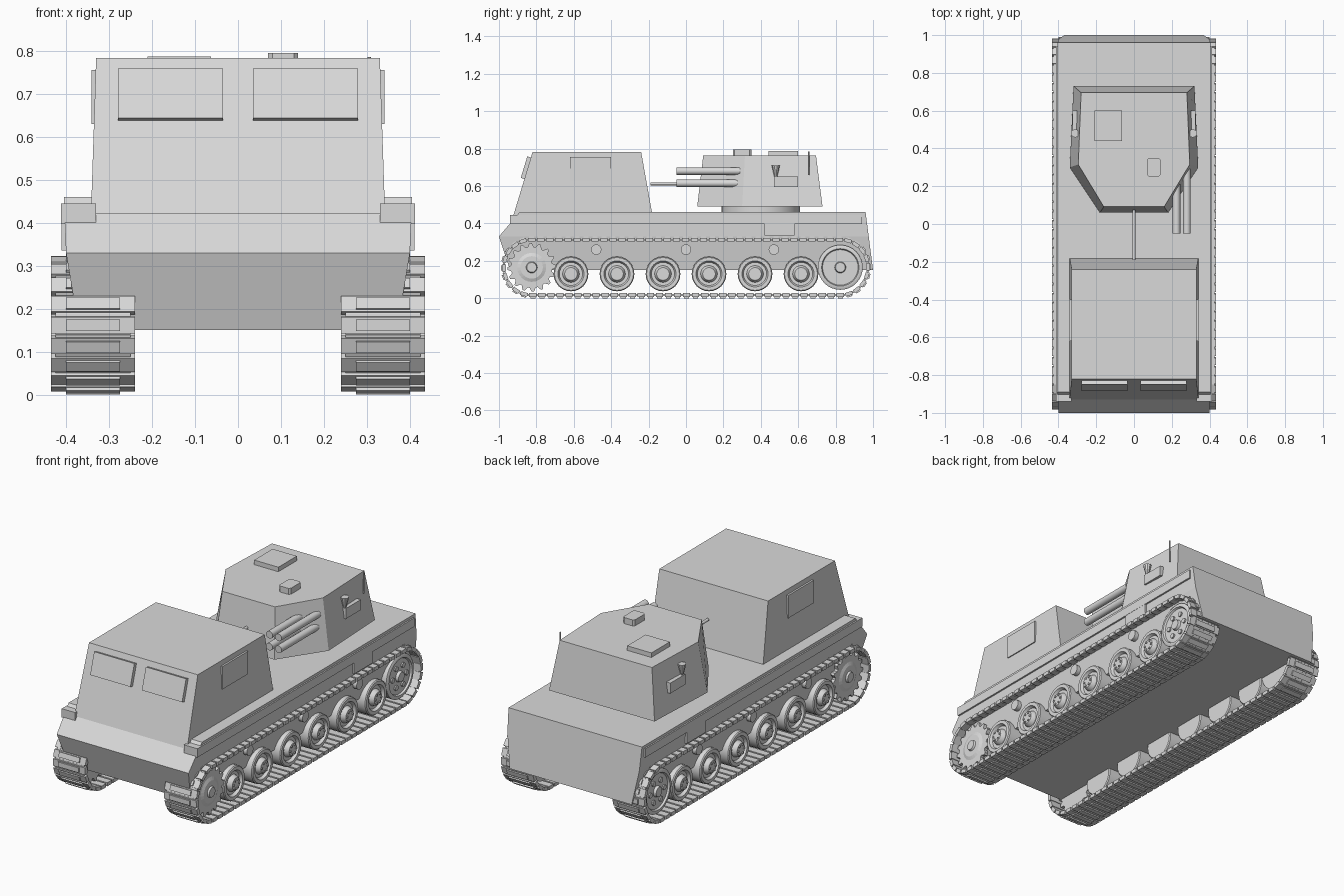
import bpy, bmesh
from math import pi, sin, cos
from mathutils import Vector, Matrix

if "Cube" in bpy.data.objects:
    bpy.data.objects.remove(bpy.data.objects["Cube"])

grey = bpy.data.materials.new("plain_grey")
grey.use_nodes = True
colour = (0.7, 0.7, 0.7, 1)
grey.diffuse_color = colour
grey.node_tree.nodes["Principled BSDF"].inputs["Base Color"].default_value = colour


def finish(name, bm, smooth=False):
    bmesh.ops.recalc_face_normals(bm, faces=bm.faces)
    mesh = bpy.data.meshes.new(name)
    bm.to_mesh(mesh)
    bm.free()
    mesh.materials.append(grey)
    ob = bpy.data.objects.new(name, mesh)
    bpy.context.collection.objects.link(ob)
    if smooth:
        bpy.ops.object.select_all(action='DESELECT')
        ob.select_set(True)
        bpy.context.view_layer.objects.active = ob
        bpy.ops.object.shade_smooth_by_angle(angle=0.6)
    return ob


def loft(bm, rings):
    """Skin a list of equal-length closed rings and cap both ends."""
    vs = [[bm.verts.new(p) for p in ring] for ring in rings]
    n = len(vs[0])
    for a, b in zip(vs, vs[1:]):
        for i in range(n):
            j = (i + 1) % n
            bm.faces.new((a[i], a[j], b[j], b[i]))
    bm.faces.new(vs[0])
    bm.faces.new(vs[-1])


def rect(w, y0, y1, z):
    return [(-w, y0, z), (w, y0, z), (w, y1, z), (-w, y1, z)]


def frustum(name, *levels):
    bm = bmesh.new()
    loft(bm, [rect(*lv) for lv in levels])
    return finish(name, bm)


def add_box(bm, lo, hi, matrix=None):
    lo, hi = Vector(lo), Vector(hi)
    m = Matrix.Translation((lo + hi) / 2) @ Matrix.Diagonal((*(hi - lo), 1))
    bmesh.ops.create_cube(bm, size=1, matrix=(matrix or Matrix()) @ m)


def box(name, lo, hi, matrix=None):
    bm = bmesh.new()
    add_box(bm, lo, hi, matrix)
    return finish(name, bm)


def lathe_x(bm, profile, y, z, n=24):
    """Spin (x, radius) pairs about an axis along x."""
    loft(bm, [[(x, y + r * cos(2 * pi * i / n), z + r * sin(2 * pi * i / n))
               for i in range(n)] for x, r in profile])


def rod(name, a, b, r, n=16, r2=None):
    bm = bmesh.new()
    a, b = Vector(a), Vector(b)
    rot = (b - a).to_track_quat('Z', 'Y').to_matrix().to_4x4()
    bmesh.ops.create_cone(bm, cap_ends=True, segments=n, radius1=r,
                          radius2=r if r2 is None else r2, depth=(b - a).length,
                          matrix=Matrix.Translation((a + b) / 2) @ rot)
    return finish(name, bm, True)


def mirrored(ob):
    """Place a flipped copy on the other side."""
    bm = bmesh.new()
    bm.from_mesh(ob.data)
    bmesh.ops.scale(bm, vec=(-1, 1, 1), verts=bm.verts)
    bmesh.ops.reverse_faces(bm, faces=bm.faces)
    mesh = ob.data.copy()
    bm.to_mesh(mesh)
    bm.free()
    twin = bpy.data.objects.new("right_" + ob.name.replace("left_", ""), mesh)
    bpy.context.collection.objects.link(twin)


# Hull and cabin
frustum("lower_hull", (.37, -.94, 1, .15), (.40, -1, .977, .33))
frustum("upper_hull", (.40, -1, .977, .33), (.405, -.89, .96, .46))
frustum("cabin", (.342, -.93, -.175, .42), (.33, -.82, -.24, .783))

# Windscreen panes lie against the sloped cabin front
slope = Matrix.Translation((0, -.872, .64)) @ Matrix.Rotation(-.295, 4, 'X')
for name, x in (("right_windscreen", -.157), ("left_windscreen", .157)):
    box(name, (x - .122, -.012, 0), (x + .122, .02, .12), slope)
mirrored(box("left_cabin_window", (.32, -.62, .63), (.341, -.40, .755)))

# Fenders and side lockers
mirrored(box("left_fender", (.33, -.94, .397), (.412, .94, .445)))
mirrored(box("left_locker", (.38, .42, .335), (.411, .58, .40)))


# Turret
def ring(points, z):
    half = [Vector((x, y, z)) for x, y in points]
    return half + [Vector((-p.x, p.y, z)) for p in reversed(half)]


bm = bmesh.new()
loft(bm, [ring([(.18, .06), (.34, .30), (.32, .73)], .49),
          ring([(.16, .092), (.295, .315), (.28, .695)], .762)])
finish("turret", bm)
rod("turret_ring", (0, .40, .45), (0, .40, .50), .21, 40)
box("large_hatch", (-.21, .44, .75), (-.063, .60, .787))
bm = bmesh.new()
add_box(bm, (.07, .25, .75), (.14, .35, .795))
bmesh.ops.bevel(bm, geom=[e for e in bm.edges if abs(e.verts[0].co.z - e.verts[1].co.z) > .01],
                offset=.01, segments=1, affect='EDGES')
finish("sight_box", bm)
rod("main_barrel", (0, .10, .612), (0, -.19, .612), .008, 12)
for x in (.225, .28):
    for z in (.615, .68):
        rod("launch_tube", (x, -.05, z), (x, .29, z), .02, 16)
rod("antenna", (.305, .655, .66), (.305, .655, .785), .004, 8)
mirrored(box("left_vision_block", (.28, .47, .595), (.325, .60, .652)))
mirrored(rod("left_side_lamp", (.312, .48, .65), (.312, .48, .71), .008, 10, .022))

# Road wheels: dished disc, hub and bolts
bm = bmesh.new()
wheel = [(.27, .088), (.275, .093), (.405, .093), (.41, .088), (.41, .07), (.395, .062),
         (.395, .045), (.415, .038), (.42, .034)]
for i in range(6):
    y, z = -.615 + .246 * i, .13
    lathe_x(bm, wheel, y, z)
    for k in range(6):
        a = pi * k / 3
        lathe_x(bm, [(.41, .006), (.425, .006)], y + .025 * cos(a), z + .025 * sin(a), 6)
mirrored(finish("left_road_wheels", bm, True))

# Rear idler
bm = bmesh.new()
lathe_x(bm, [(.28, .12), (.405, .12), (.41, .112), (.41, .10), (.40, .095), (.40, .03), (.415, .026)],
        .825, .165, 32)
for k in range(6):
    a = pi * k / 3
    lathe_x(bm, [(.39, .014), (.408, .014)], .825 + .06 * cos(a), .165 + .06 * sin(a), 10)
mirrored(finish("left_idler", bm, True))

# Front drive sprocket
teeth, gear = 16, []
for i in range(teeth * 4):
    r = .13 if i % 4 < 2 else .11
    a = 2 * pi * i / (teeth * 4)
    gear.append((-.825 + r * cos(a), .165 + r * sin(a)))
bm = bmesh.new()
for x0, x1 in ((.29, .31), (.385, .405)):
    loft(bm, [[(x, y, z) for y, z in gear] for x in (x0, x1)])
lathe_x(bm, [(.29, .09), (.40, .09), (.412, .06), (.412, .03), (.422, .026)], -.825, .165, 24)
mirrored(finish("left_sprocket", bm))

# Return rollers
bm = bmesh.new()
for y in (-.48, 0, .47):
    lathe_x(bm, [(.36, .028), (.41, .028)], y, .26, 16)
mirrored(finish("left_return_rollers", bm, True))

# Track: closed run of links, each with a raised outer pad
half, rad, cz = .825, .152, .165
total = 4 * half + 2 * pi * rad


def track_frame(s):
    """Position and turn of the link at distance s along the run."""
    if s < 2 * half:
        return half - s, cz - rad, 0
    s -= 2 * half
    if s < pi * rad:
        a = s / rad
        return -half - rad * sin(a), cz - rad * cos(a), -a
    s -= pi * rad
    if s < 2 * half:
        return -half + s, cz + rad, -pi
    a = (s - 2 * half) / rad
    return half + rad * sin(a), cz + rad * cos(a), -pi - a


bm = bmesh.new()
links = 88
pitch = total / links
for i in range(links):
    y, z, turn = track_frame(i * pitch)
    m = Matrix.Translation((0, y, z)) @ Matrix.Rotation(turn, 4, 'X')
    add_box(bm, (.24, -.4 * pitch, -.006), (.435, .4 * pitch, .014), m)
    add_box(bm, (.25, -.54 * pitch, 0), (.425, .54 * pitch, .01), m)
    add_box(bm, (.275, -.28 * pitch, -.013), (.40, .28 * pitch, 0), m)
mirrored(finish("left_track", bm))
